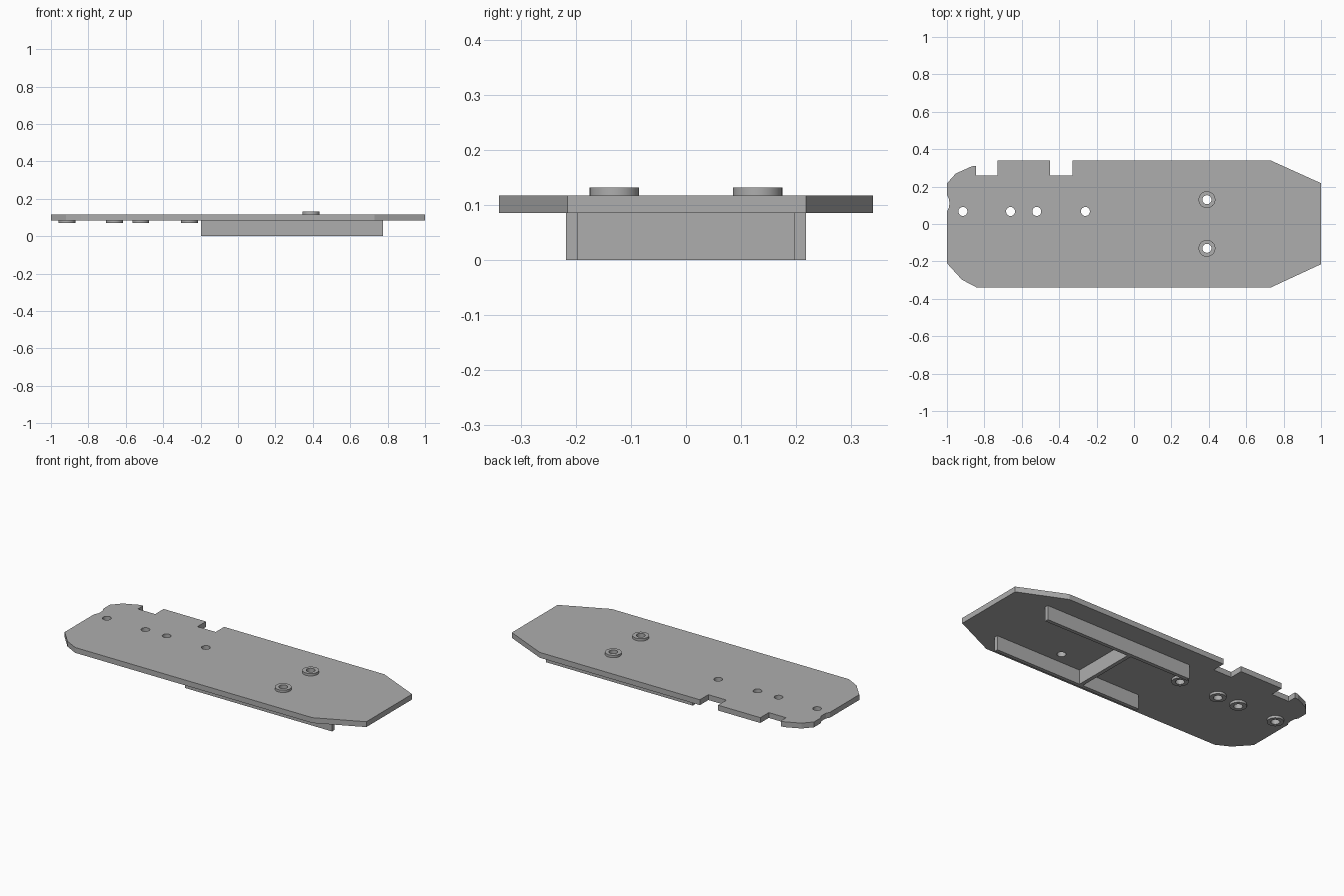
import bpy, bmesh, math

if "Cube" in bpy.data.objects:
    bpy.data.objects.remove(bpy.data.objects["Cube"])

grey = bpy.data.materials.new("plain grey")
grey.diffuse_color = (0.42, 0.42, 0.42, 1)
grey.use_nodes = True
grey.node_tree.nodes["Principled BSDF"].inputs["Base Color"].default_value = grey.diffuse_color

Z0, Z1 = 0.085, 0.117          # underside and top of the deck plate
HOLE_R, BOSS_R, SIDES = 0.024, 0.045, 40


def finish(name, bm):
    bmesh.ops.recalc_face_normals(bm, faces=bm.faces)
    mesh = bpy.data.meshes.new(name)
    bm.to_mesh(mesh)
    bm.free()
    mesh.materials.append(grey)
    obj = bpy.data.objects.new(name, mesh)
    bpy.context.collection.objects.link(obj)
    return obj


def activate(obj):
    bpy.ops.object.select_all(action='DESELECT')
    obj.select_set(True)
    bpy.context.view_layer.objects.active = obj


def extrude_outline(bm, points, z0, z1):
    face = bm.faces.new([bm.verts.new((x, y, z0)) for x, y in points])
    top = bmesh.ops.extrude_face_region(bm, geom=[face])["geom"]
    bmesh.ops.translate(bm, vec=(0, 0, z1 - z0),
                        verts=[v for v in top if isinstance(v, bmesh.types.BMVert)])


def circle(cx, cy, r):
    return [(cx + r * math.cos(2 * math.pi * i / SIDES),
             cy + r * math.sin(2 * math.pi * i / SIDES)) for i in range(SIDES)]


def box(name, x0, x1, y0, y1, z0, z1):
    bm = bmesh.new()
    extrude_outline(bm, [(x0, y0), (x1, y0), (x1, y1), (x0, y1)], z0, z1)
    return finish(name, bm)


def ring(name, cx, cy, z0, z1):
    # Hollow boss: square section swept round the hole
    bm = bmesh.new()
    loops = [[bm.verts.new((x, y, z)) for x, y in circle(cx, cy, r)]
             for r, z in ((HOLE_R, z0), (BOSS_R, z0), (BOSS_R, z1), (HOLE_R, z1))]
    for k in range(4):
        a, b = loops[k], loops[(k + 1) % 4]
        for i in range(SIDES):
            j = (i + 1) % SIDES
            bm.faces.new((a[i], a[j], b[j], b[i]))
    obj = finish(name, bm)
    activate(obj)
    bpy.ops.object.shade_smooth_by_angle(angle=math.radians(30))


# Deck plate with chamfered corners, two edge notches and a shallow end bite
outline = [(-1, -0.21), (-0.92, -0.298), (-0.84, -0.34), (0.73, -0.34),
           (1, -0.215), (1, 0.218), (0.73, 0.34),
           (-0.33, 0.34), (-0.33, 0.26), (-0.45, 0.26), (-0.45, 0.34),
           (-0.73, 0.34), (-0.73, 0.26), (-0.845, 0.26), (-0.845, 0.311),
           (-0.868, 0.308), (-0.953, 0.27), (-1, 0.217),
           (-1, 0.155), (-0.989, 0.135), (-0.987, 0.11), (-0.989, 0.088), (-1, 0.067)]
bm = bmesh.new()
extrude_outline(bm, outline, Z0, Z1)
plate = finish("deck_plate", bm)

upper = [(0.39, 0.13), (0.39, -0.13)]
lower = [(x, 0.067) for x in (-0.915, -0.66, -0.52, -0.26)]

# Through holes
bm = bmesh.new()
for x, y in upper + lower:
    extrude_outline(bm, circle(x, y, HOLE_R), Z0 - 0.05, Z1 + 0.05)
cutter = finish("hole_cutter", bm)
cutter.hide_render = True
mod = plate.modifiers.new("holes", 'BOOLEAN')
mod.operation = 'DIFFERENCE'
mod.solver = 'EXACT'
mod.object = cutter
activate(plate)
bpy.ops.object.modifier_apply(modifier=mod.name)
bpy.data.objects.remove(cutter)
bpy.ops.object.shade_smooth_by_angle(angle=math.radians(15))

# Bosses round the holes
for x, y in upper:
    ring("top_boss", x, y, Z1, 0.131)
for x, y in lower:
    ring("bottom_boss", x, y, 0.071, Z0)

# Underside rails and the cross rib between them
for s in (-1, 1):
    y0, y1 = sorted((s * 0.196, s * 0.218))
    box("rail", -0.197, 0.775, y0, y1, 0, Z0)
box("cross_rib", 0.187, 0.21, -0.196, 0.196, 0, Z0)
